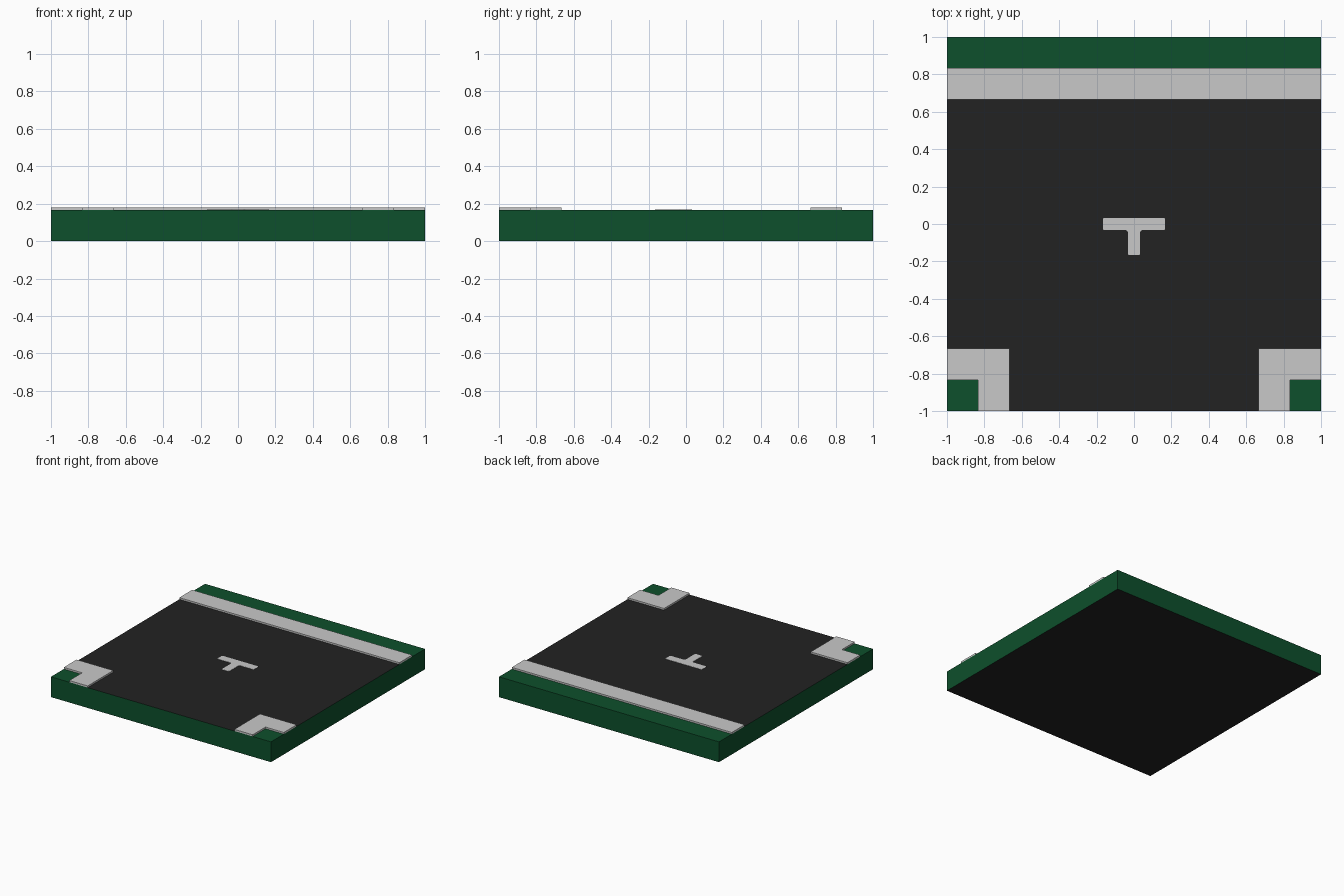
import bpy
import bmesh

if "Cube" in bpy.data.objects:
    bpy.data.objects.remove(bpy.data.objects["Cube"])

TOP = 1 / 6          # slab height
KERB = 0.014         # pavement thickness
A, B = 2 / 3, 5 / 6  # inner and outer pavement edges


def material(name, rgb):
    m = bpy.data.materials.new(name)
    m.diffuse_color = (*rgb, 1)
    m.use_nodes = True
    m.node_tree.nodes["Principled BSDF"].inputs["Base Color"].default_value = m.diffuse_color
    return m


grass = material("grass green", (0.004, 0.08, 0.025))
asphalt = material("asphalt black", (0.016, 0.016, 0.016))
concrete = material("light grey", (0.584, 0.584, 0.584))


def finish(bm, name, mats):
    bmesh.ops.recalc_face_normals(bm, faces=bm.faces)
    me = bpy.data.meshes.new(name)
    bm.to_mesh(me)
    bm.free()
    for m in mats:
        me.materials.append(m)
    ob = bpy.data.objects.new(name, me)
    bpy.context.collection.objects.link(ob)
    return ob


def plate(name, outline, thickness, round_off=0):
    """Extrude a flat outline upward from the slab top."""
    bm = bmesh.new()
    face = bm.faces.new([bm.verts.new((x, y, TOP)) for x, y in outline])
    if round_off:
        bmesh.ops.bevel(bm, geom=bm.verts[:], offset=round_off, segments=2,
                        profile=0.5, affect='VERTICES')
    ext = bmesh.ops.extrude_face_region(bm, geom=bm.faces[:], use_keep_orig=True)
    up = [g for g in ext["geom"] if isinstance(g, bmesh.types.BMVert)]
    bmesh.ops.translate(bm, verts=up, vec=(0, 0, thickness))
    return finish(bm, name, [concrete])


# Slab: green sides, asphalt top and bottom, grass verges cut into the top
bm = bmesh.new()
bmesh.ops.create_cube(bm, size=1)
bmesh.ops.scale(bm, verts=bm.verts, vec=(2, 2, TOP))
bmesh.ops.translate(bm, verts=bm.verts, vec=(0, 0, TOP / 2))
for co, no in (((B, 0, 0), (1, 0, 0)), ((-B, 0, 0), (1, 0, 0)),
               ((0, B, 0), (0, 1, 0)), ((0, -B, 0), (0, 1, 0))):
    bmesh.ops.bisect_plane(bm, geom=bm.verts[:] + bm.edges[:] + bm.faces[:],
                           plane_co=co, plane_no=no)
bm.normal_update()
for f in bm.faces:
    c = f.calc_center_median()
    verge = f.normal.z > 0.5 and (c.y > B or (c.y < -B and abs(c.x) > B))
    f.material_index = 1 if abs(f.normal.z) > 0.5 and not verge else 0
finish(bm, "road_slab", [grass, asphalt])

# Straight pavement along the back
plate("back_pavement", [(-1, A), (1, A), (1, B), (-1, B)], KERB)

# L-shaped corner pavements, mirrored
for side, s in (("left", -1), ("right", 1)):
    plate(side + "_corner_pavement",
          [(s * x, y) for x, y in ((A, -1), (B, -1), (B, -B),
                                   (1, -B), (1, -A), (A, -A))], KERB)

# Painted junction mark in the middle
w, r = 1 / 30, 1 / 6
plate("junction_mark", [(-r, w), (-r, -w), (-w, -w), (-w, -r), (w, -r),
                        (w, -w), (r, -w), (r, w)], 0.002, 0.01)
